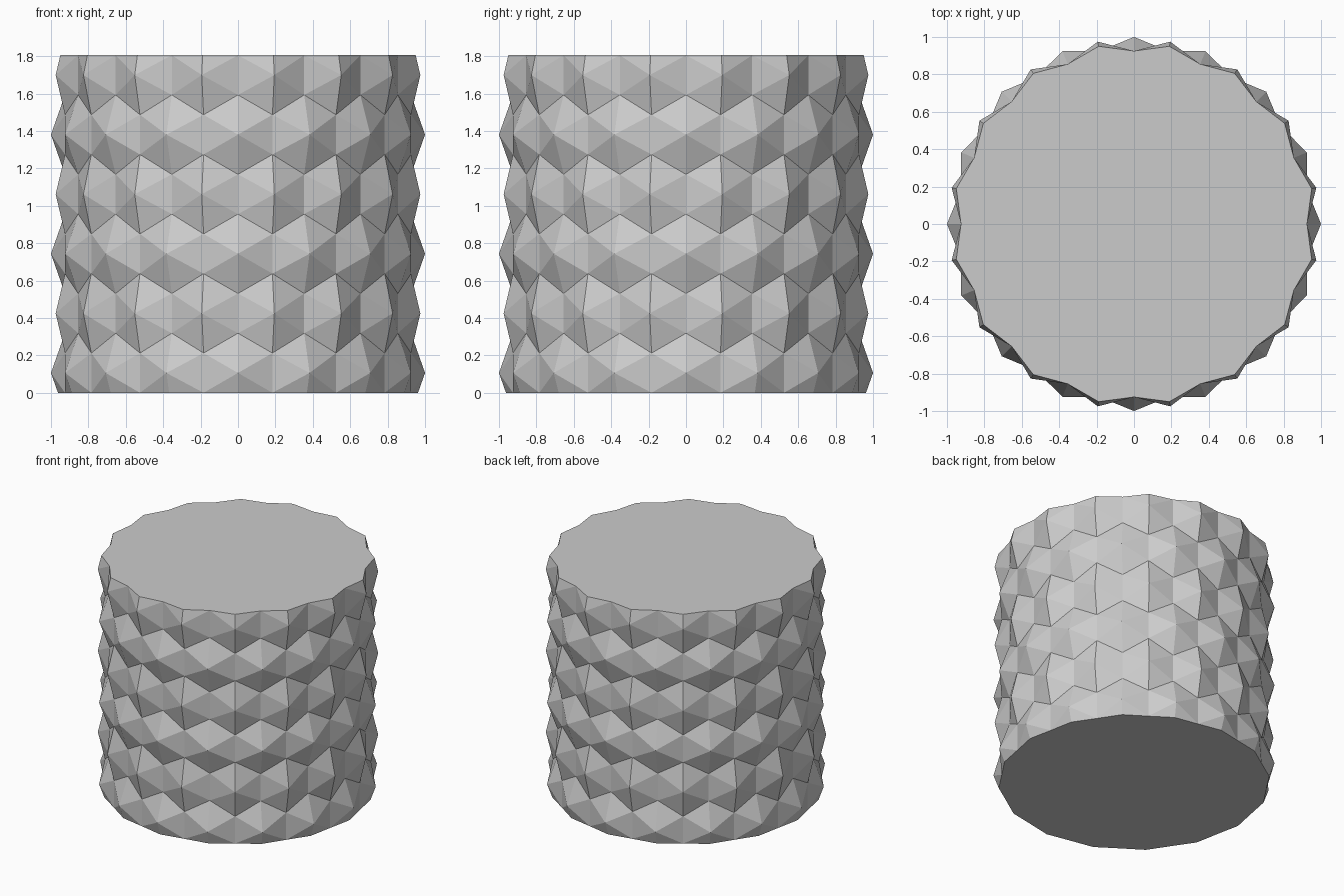
import bpy, bmesh
from math import sin, cos, pi

cube = bpy.data.objects.get("Cube")
if cube:
    bpy.data.objects.remove(cube, do_unlink=True)

SIDES, ROWS = 16, 6
HEIGHT = 1.805
HEX = HEIGHT / (1.5 * ROWS - 0.5)   # hexagon side length
STEP = 2 * pi / SIDES
FLAT_R, CORNER_R = 0.925, 0.943     # base prism: mid-face and corner radius
PEAK_R = (1.0, 0.994)               # stud tips on faces and on corners

grey = bpy.data.materials.new("Grey")
grey.use_nodes = True
grey.diffuse_color = (0.6, 0.6, 0.6, 1)
grey.node_tree.nodes["Principled BSDF"].inputs["Base Color"].default_value = (0.6, 0.6, 0.6, 1)

bm = bmesh.new()


def point(half_step, r, z):
    a = half_step * STEP / 2
    return bm.verts.new((r * sin(a), -r * cos(a), z))


# Hexagonal pyramid studs, staggered row by row
for row in range(ROWS):
    z = HEX * (0.5 + 1.5 * row)
    for col in range(SIDES):
        h = 2 * col + row % 2
        tip = point(h, PEAK_R[row % 2], z)
        rim = []
        for dh, dz in ((0, -1), (1, -0.5), (1, 0.5), (0, 1), (-1, 0.5), (-1, -0.5)):
            r = CORNER_R if (h + dh) % 2 else FLAT_R
            rim.append(point(h + dh, r, z + dz * HEX))
        for i in range(6):
            bm.faces.new((tip, rim[i], rim[(i + 1) % 6]))
bmesh.ops.remove_doubles(bm, verts=bm.verts, dist=0.0005)

# Trim both ends flat and cap them
for z, normal in ((0, (0, 0, -1)), (HEIGHT, (0, 0, 1))):
    bmesh.ops.bisect_plane(bm, geom=bm.verts[:] + bm.edges[:] + bm.faces[:], dist=0.0005,
                           plane_co=(0, 0, z), plane_no=normal, clear_outer=True)
    rim = [e for e in bm.edges if e.is_boundary and all(abs(v.co.z - z) < 0.001 for v in e.verts)]
    bmesh.ops.contextual_create(bm, geom=rim)
bmesh.ops.recalc_face_normals(bm, faces=bm.faces)

mesh = bpy.data.meshes.new("studded_cylinder")
bm.to_mesh(mesh)
bm.free()
mesh.materials.append(grey)
obj = bpy.data.objects.new("studded_cylinder", mesh)
bpy.context.collection.objects.link(obj)
